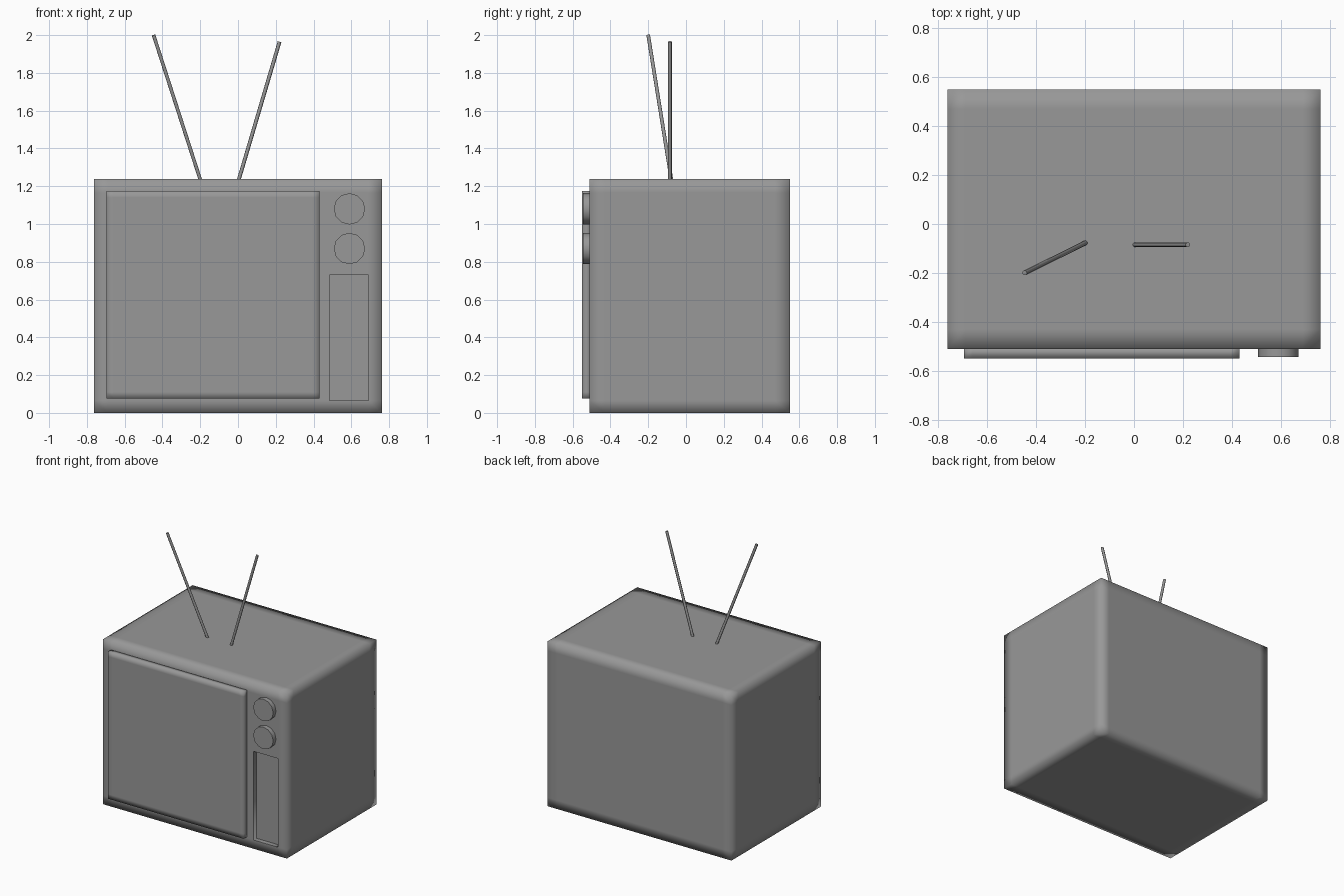
import bpy, bmesh
from math import radians
from mathutils import Vector

if "Cube" in bpy.data.objects:
    bpy.data.objects.remove(bpy.data.objects["Cube"])

# Dark grey used on every part
grey = bpy.data.materials.new("dark_grey")
grey.diffuse_color = (0.314, 0.314, 0.314, 1)
grey.use_nodes = True
grey.node_tree.nodes["Principled BSDF"].inputs["Base Color"].default_value = grey.diffuse_color


def soft_box(name, lo, hi, cuts, recess=None, depth=0.0):
    """Box with loop cuts per axis so smooth shading rolls off at the edges."""
    lo, hi = Vector(lo), Vector(hi)
    bm = bmesh.new()
    bmesh.ops.create_cube(bm, size=1)
    for v in bm.verts:
        v.co = Vector([lo[i] + (v.co[i] + 0.5) * (hi[i] - lo[i]) for i in range(3)])
    for axis, values in enumerate(cuts):
        normal = Vector([float(i == axis) for i in range(3)])
        for value in values:
            bmesh.ops.bisect_plane(bm, geom=bm.verts[:] + bm.edges[:] + bm.faces[:],
                                   plane_co=normal * value, plane_no=normal)
    if recess:
        # Push the chosen front faces inwards
        x0, x1, z0, z1 = recess
        faces = []
        for f in bm.faces:
            c = f.calc_center_median()
            if f.normal.y < -0.9 and x0 < c.x < x1 and z0 < c.z < z1:
                faces.append(f)
        rim = [e for f in faces for e in f.edges
               if sum(g in faces for g in e.link_faces) == 1]
        result = bmesh.ops.extrude_face_region(bm, geom=faces)["geom"]
        floor = [g for g in result if isinstance(g, bmesh.types.BMFace)]
        bmesh.ops.translate(bm, vec=(0, depth, 0),
                            verts=list({v for f in floor for v in f.verts}))
        bmesh.ops.delete(bm, geom=[f for f in faces if f.is_valid], context='FACES_ONLY')
        sharp = [e for e in rim if e.is_valid] + [e for f in floor for e in f.edges]
        for e in sharp:
            if e.is_valid and len(e.link_faces) == 2 and e.calc_face_angle() > 1:
                e.smooth = False
    bmesh.ops.recalc_face_normals(bm, faces=bm.faces[:])
    for f in bm.faces:
        f.smooth = True
    mesh = bpy.data.meshes.new(name)
    bm.to_mesh(mesh)
    bm.free()
    mesh.materials.append(grey)
    obj = bpy.data.objects.new(name, mesh)
    bpy.context.collection.objects.link(obj)
    return obj


def rod(name, start, end, radius, sides):
    start, end = Vector(start), Vector(end)
    axis = end - start
    bpy.ops.mesh.primitive_cylinder_add(vertices=sides, radius=radius, depth=axis.length,
                                        location=(start + end) / 2,
                                        rotation=axis.to_track_quat('Z', 'Y').to_euler())
    obj = bpy.context.object
    obj.name = name
    obj.data.materials.append(grey)
    bpy.ops.object.shade_smooth_by_angle(angle=radians(50))
    return obj


# Cabinet with the recessed speaker slot
soft_box("cabinet", (-0.762, -0.51, 0), (0.762, 0.55, 1.237),
         [(-0.69, 0.485, 0.69), (-0.43, 0.47), (0.065, 0.73, 1.165)],
         recess=(0.485, 0.69, 0.065, 0.73), depth=0.035)

# Raised screen
soft_box("screen", (-0.695, -0.55, 0.075), (0.432, -0.50, 1.175),
         [(-0.66, 0.395), (), (0.11, 1.14)])

# Two tuning knobs
for name, z in (("upper_knob", 1.08), ("lower_knob", 0.87)):
    rod(name, (0.59, -0.50, z), (0.59, -0.544, z), 0.083, 12)

# Antenna rods
rod("left_antenna", (-0.195, -0.075, 1.22), (-0.447, -0.2, 2.0), 0.01, 8)
rod("right_antenna", (0.0, -0.085, 1.22), (0.22, -0.085, 1.965), 0.01, 8)
